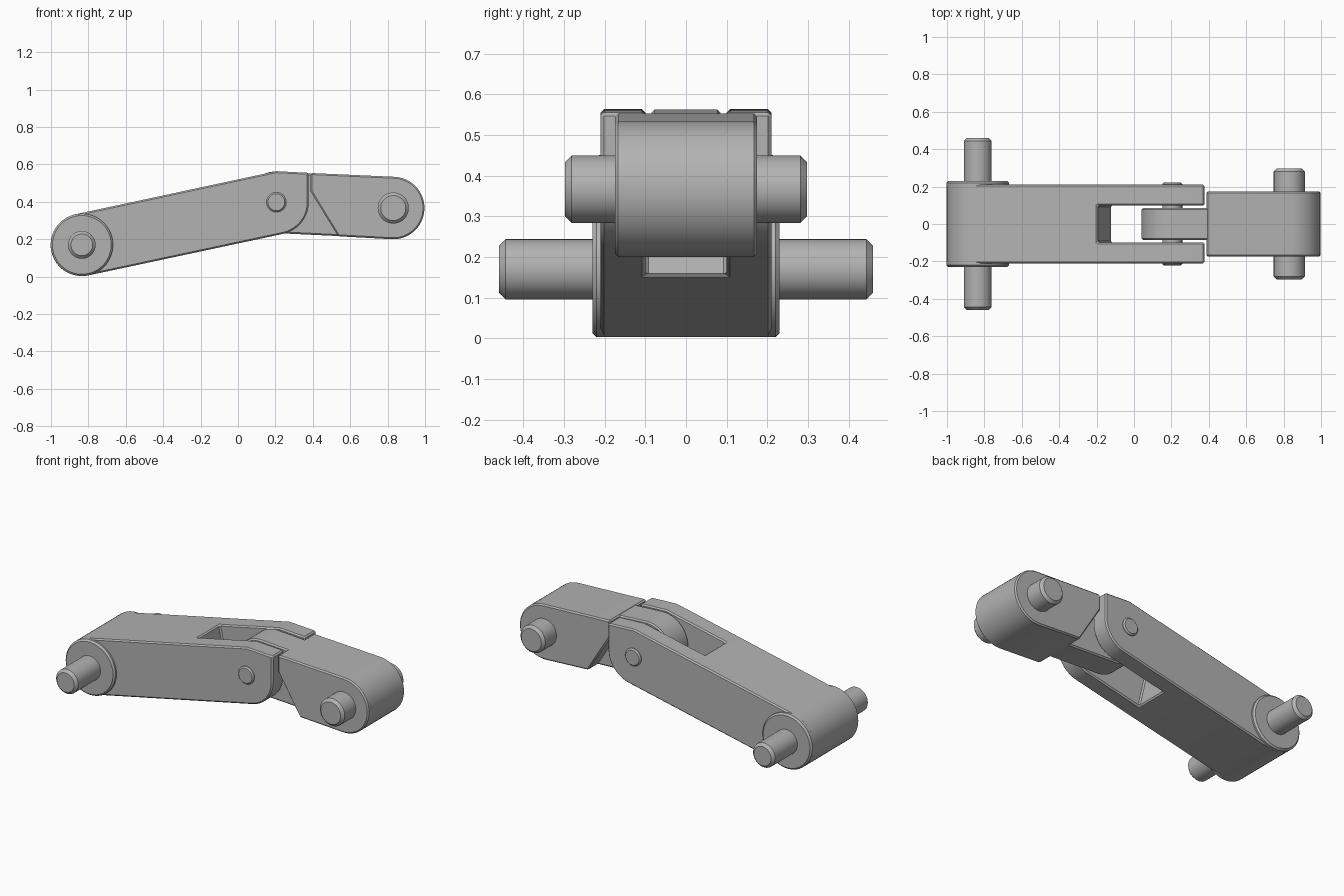
import bpy, bmesh
from math import sin, cos, radians

cube = bpy.data.objects.get("Cube")
if cube:
    bpy.data.objects.remove(cube, do_unlink=True)

metal = bpy.data.materials.new("Grey metal")
metal.use_nodes = True
GREY = (0.45, 0.45, 0.45, 1)
metal.diffuse_color = GREY
metal.node_tree.nodes["Principled BSDF"].inputs["Base Color"].default_value = GREY

REAR = (-0.835, 0.17)     # wide pivot
HINGE = (0.205, 0.398)    # joint between both links
TIP = (0.83, 0.367)       # narrow pivot
R = 0.167
TILT = 12.4               # slope of the long link
DROP = -2.9               # slope of the short link


def arc(centre, radius, start, end, steps=24):
    angles = [radians(start + (end - start) * i / steps) for i in range(steps + 1)]
    return [(centre[0] + radius * cos(a), centre[1] + radius * sin(a)) for a in angles]


def prism(name, profile, half, bevel=0.008, cutter=None):
    """Extrude an x-z profile symmetrically along y, then cut and chamfer it."""
    bm = bmesh.new()
    face = bm.faces.new([bm.verts.new((x, -half, z)) for x, z in profile])
    out = bmesh.ops.extrude_face_region(bm, geom=[face])
    moved = [v for v in out["geom"] if isinstance(v, bmesh.types.BMVert)]
    bmesh.ops.translate(bm, verts=moved, vec=(0, 2 * half, 0))
    bmesh.ops.recalc_face_normals(bm, faces=bm.faces)
    mesh = bpy.data.meshes.new(name)
    bm.to_mesh(mesh)
    bm.free()
    obj = bpy.data.objects.new(name, mesh)
    bpy.context.collection.objects.link(obj)
    mesh.materials.append(metal)
    bpy.ops.object.select_all(action="DESELECT")
    obj.select_set(True)
    bpy.context.view_layer.objects.active = obj
    if cutter:
        cut = obj.modifiers.new("Slot", "BOOLEAN")
        cut.operation, cut.solver, cut.object = "DIFFERENCE", "EXACT", cutter
        bpy.ops.object.modifier_apply(modifier="Slot")
    if bevel:
        mod = obj.modifiers.new("Chamfer", "BEVEL")
        mod.width, mod.segments = bevel, 1
        mod.limit_method, mod.angle_limit = "ANGLE", radians(40)
        bpy.ops.object.modifier_apply(modifier="Chamfer")
        bpy.ops.object.shade_smooth_by_angle(angle=radians(30))
    return obj


def pin(name, centre, radius, half, bevel):
    return prism(name, arc(centre, radius, 0, 352.5, 47), half, bevel)


# Long link: sloping bar whose fork end is open around the hinge
slot = prism("slot_cutter", [(-0.242, 0.68), (-0.074, -0.05), (0.7, -0.05), (0.7, 0.68)], 0.1, 0)
slot.hide_render = True
long_profile = (arc(REAR, R, 90 + TILT, 270 + TILT)
                + arc(HINGE, 0.173, 270 + TILT, 360)
                + [(0.378, 0.555), (0.205, 0.564)])
prism("long_link", long_profile, 0.21, cutter=slot)
bpy.data.objects.remove(slot, do_unlink=True)
pin("rear_boss", REAR, R, 0.23, 0.01)

# Short link: rounded block with a slanted shoulder, and a tongue in the fork
short_profile = (arc(TIP, R, 270 + DROP, 450 + DROP)
                 + [(0.388, 0.554), (0.388, 0.455), (0.535, 0.216)])
prism("short_link", short_profile, 0.175)
tongue_profile = arc(HINGE, R - 0.002, 90 + DROP, 270 + DROP) + [(0.58, 0.215), (0.58, 0.54)]
prism("hinge_tongue", tongue_profile, 0.085)

# Pins through the three joints
pin("rear_pin", REAR, 0.074, 0.46, 0.016)
pin("hinge_pin", HINGE, 0.053, 0.222, 0.008)
pin("tip_pin", TIP, 0.083, 0.297, 0.016)
